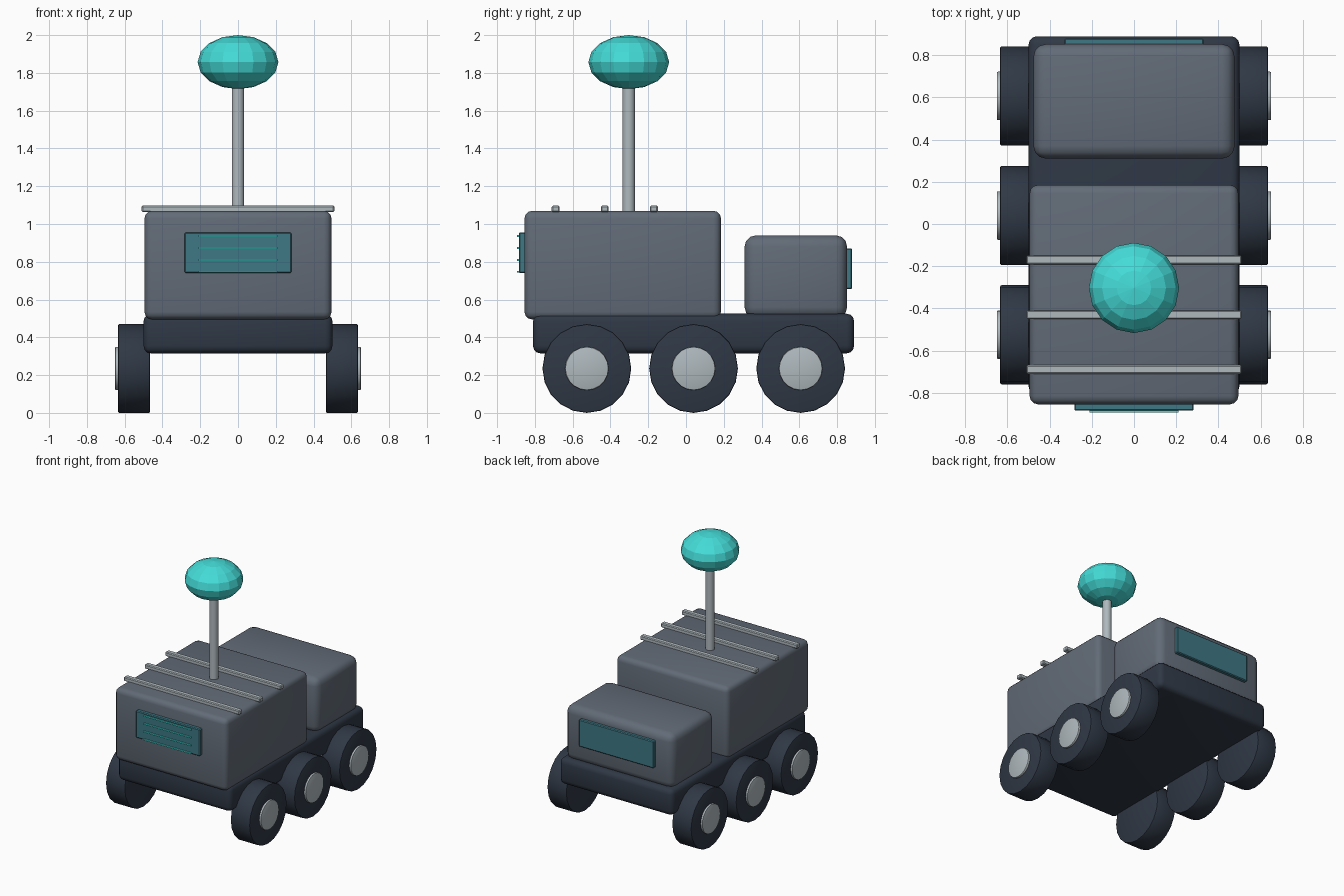
import bpy, math

if "Cube" in bpy.data.objects:
    bpy.data.objects.remove(bpy.data.objects["Cube"])


def srgb(r, g, b):
    lin = [((c / 255 + 0.055) / 1.055) ** 2.4 if c > 10 else c / 3294 for c in (r, g, b)]
    return (*lin, 1.0)


def material(name, rgb):
    m = bpy.data.materials.new(name)
    m.diffuse_color = srgb(*rgb)
    m.use_nodes = True
    m.node_tree.nodes["Principled BSDF"].inputs["Base Color"].default_value = m.diffuse_color
    return m


BODY = material("slate_grey", (98, 107, 119))
DARK = material("dark_navy", (47, 56, 69))
METAL = material("pale_metal", (175, 185, 190))
TEAL = material("bright_teal", (68, 220, 216))
GLASS = material("deep_teal", (63, 120, 133))


def finish(name, mat, bevel=0, segments=2, smooth=True):
    o = bpy.context.object
    o.name = name
    o.data.materials.append(mat)
    bpy.ops.object.transform_apply(location=False, rotation=True, scale=True)
    if bevel:
        mod = o.modifiers.new("bevel", "BEVEL")
        mod.width, mod.segments = bevel, segments
        mod.limit_method = "ANGLE"
        mod.angle_limit = math.radians(40)
        bpy.ops.object.modifier_apply(modifier="bevel")
    if smooth:
        bpy.ops.object.shade_smooth_by_angle(angle=math.radians(35))
    return o


def box(name, mat, x, y, z, bevel=0, segments=2):
    """Box from (min, max) ranges on each axis."""
    bpy.ops.mesh.primitive_cube_add(size=1, location=[sum(r) / 2 for r in (x, y, z)])
    bpy.context.object.scale = [r[1] - r[0] for r in (x, y, z)]
    return finish(name, mat, bevel, segments)


def cylinder(name, mat, loc, radius, depth, sides, rot=(0, 0, 0), bevel=0):
    bpy.ops.mesh.primitive_cylinder_add(vertices=sides, radius=radius, depth=depth,
                                        location=loc, rotation=rot)
    return finish(name, mat, bevel)


# Chassis and the two body blocks
box("chassis", DARK, (-0.5, 0.5), (-0.81, 0.89), (0.315, 0.525), 0.04, 3)
box("cargo_body", BODY, (-0.495, 0.495), (-0.855, 0.185), (0.495, 1.07), 0.04, 3)
box("cab", BODY, (-0.477, 0.477), (0.31, 0.853), (0.5, 0.94), 0.06, 3)

# Cab window
box("cab_window", GLASS, (-0.33, 0.33), (0.845, 0.88), (0.655, 0.87), 0.006, 1)

# Vent panel with slats
box("vent_panel", GLASS, (-0.283, 0.283), (-0.885, -0.85), (0.74, 0.955), 0.006, 1)
for z in (0.747, 0.81, 0.873, 0.936):
    box("vent_slat", TEAL, (-0.21, 0.21), (-0.894, -0.88), (z - 0.005, z + 0.005))

# Roof rails
for y in (-0.69, -0.43, -0.17):
    box("roof_rail", METAL, (-0.51, 0.51), (y - 0.021, y + 0.021), (1.063, 1.097), 0.006, 1)

# Mast and sensor dome
cylinder("mast", METAL, (0, -0.303, 1.4), 0.033, 0.72, 16)
bpy.ops.mesh.primitive_uv_sphere_add(segments=16, ring_count=8, radius=1,
                                     location=(0, -0.303, 1.857))
bpy.context.object.scale = (0.214, 0.214, 0.143)
finish("sensor_dome", TEAL, smooth=False)

# Six wheels with hubs
SIDEWAYS = (0, math.pi / 2, 0)
for side in (-1, 1):
    for y in (-0.525, 0.04, 0.607):
        cylinder("wheel", DARK, (side * 0.55, y, 0.235), 0.235, 0.17, 20, SIDEWAYS, 0.008)
        cylinder("wheel_hub", METAL, (side * 0.63, y, 0.235), 0.115, 0.04, 20, SIDEWAYS, 0.005)
